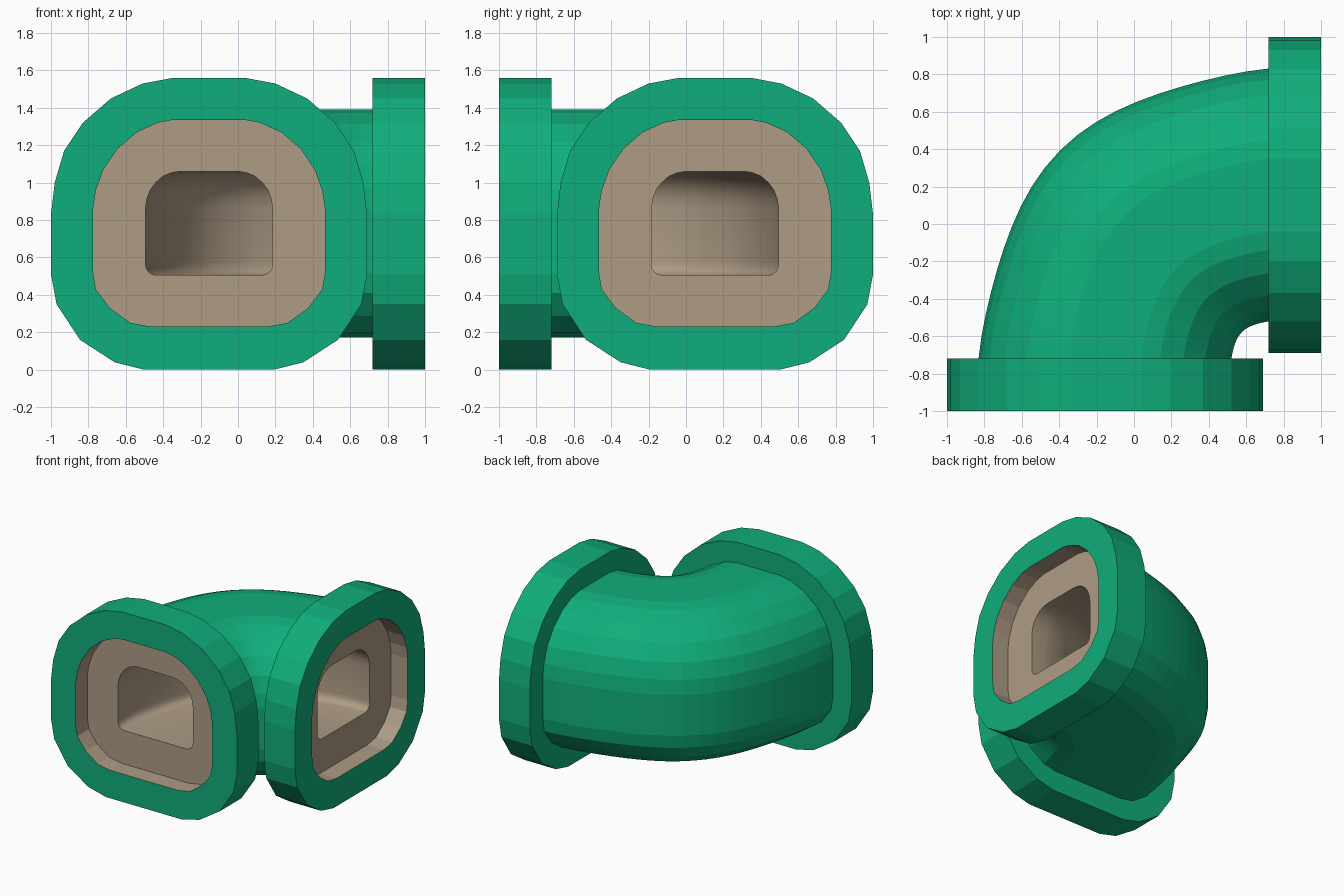
import bpy, bmesh, math

cube = bpy.data.objects.get("Cube")
if cube:
    bpy.data.objects.remove(cube, do_unlink=True)


def material(name, color):
    m = bpy.data.materials.new(name)
    m.use_nodes = True
    m.diffuse_color = (*color, 1)
    m.node_tree.nodes["Principled BSDF"].inputs["Base Color"].default_value = (*color, 1)
    return m


GREEN = material("pipe green", (0.005, 0.42, 0.2))
TAN = material("lining tan", (0.423, 0.332, 0.235))

FACE, BACK, RECESS = 1.0, 0.72, 0.85   # distances of the collar planes
CENTRE = 0.155                         # sideways shift of each opening


# Half profiles (half width, height) from bottom to top, mirrored to full loops
def full(half):
    return half + [(-u, z) for u, z in reversed(half)]


outer = full([(.345, 0), (.505, .04), (.69, .16), (.815, .35), (.845, .51), (.845, .83),
              (.825, 1.0), (.775, 1.17), (.675, 1.32), (.525, 1.45), (.355, 1.53), (.195, 1.56)])
opening = full([(.31, .23), (.42, .25), (.53, .33), (.605, .43), (.62, .52), (.62, .86),
                (.605, .96), (.565, 1.07), (.49, 1.18), (.385, 1.27), (.275, 1.32), (.195, 1.335)])
hole = full([(.28, .505), (.305, .51), (.325, .525), (.337, .545), (.34, .575), (.34, .86),
             (.333, .91), (.315, .96), (.285, 1.0), (.245, 1.035), (.2, 1.053), (.16, 1.06)])
pipe = [(a + (c - a) * .25, b + (d - b) * .25) for (a, b), (c, d) in zip(opening, outer)]


def front_ring(profile, depth):
    return [(u - CENTRE, -depth, z) for u, z in profile]


def side_ring(profile, depth):
    return [(-y, -x, z) for x, y, z in front_ring(profile, depth)]


def bend(profile, steps=20):
    """Profile swept a quarter turn about the inner corner."""
    rings = []
    for i in range(steps + 1):
        a = math.pi / 2 * i / steps
        swell = 1 - 0.016 * math.sin(6 * a) if 0 < i < steps else 1
        rings.append([(BACK - (BACK + CENTRE - u) * swell * math.cos(a),
                       -BACK + (BACK + CENTRE - u) * swell * math.sin(a), z)
                      for u, z in profile])
    return rings


def loft(name, rings, mats, tan_band=None, smooth=False):
    """Closed loft: each ring joins the next and the last joins the first."""
    bm = bmesh.new()
    loops = [[bm.verts.new(p) for p in ring] for ring in rings]
    for i, a in enumerate(loops):
        b = loops[(i + 1) % len(loops)]
        for j in range(len(a)):
            k = (j + 1) % len(a)
            f = bm.faces.new((a[j], a[k], b[k], b[j]))
            f.material_index = 1 if i == tan_band else 0
    bmesh.ops.recalc_face_normals(bm, faces=bm.faces[:])
    me = bpy.data.meshes.new(name)
    bm.to_mesh(me)
    bm.free()
    for m in mats:
        me.materials.append(m)
    ob = bpy.data.objects.new(name, me)
    bpy.context.collection.objects.link(ob)
    if smooth:
        bpy.ops.object.select_all(action='DESELECT')
        ob.select_set(True)
        bpy.context.view_layer.objects.active = ob
        bpy.ops.object.shade_smooth_by_angle(angle=math.radians(40))
    return ob


# Collars with a tan wall inside the opening
for name, ring in (("front_collar", front_ring), ("left_collar", side_ring)):
    loft(name, [ring(outer, FACE), ring(outer, BACK), ring(opening, BACK), ring(opening, FACE)],
         [GREEN, TAN], tan_band=2)

# Curved outer pipe
loft("elbow_pipe", bend(pipe) + bend(opening)[::-1], [GREEN])

# Lining: recessed end plates joined by the curved channel
loft("channel_lining",
     [front_ring(opening, RECESS), front_ring(hole, RECESS)] + bend(hole)
     + [side_ring(hole, RECESS), side_ring(opening, RECESS)] + bend(opening)[::-1],
     [TAN], smooth=True)
